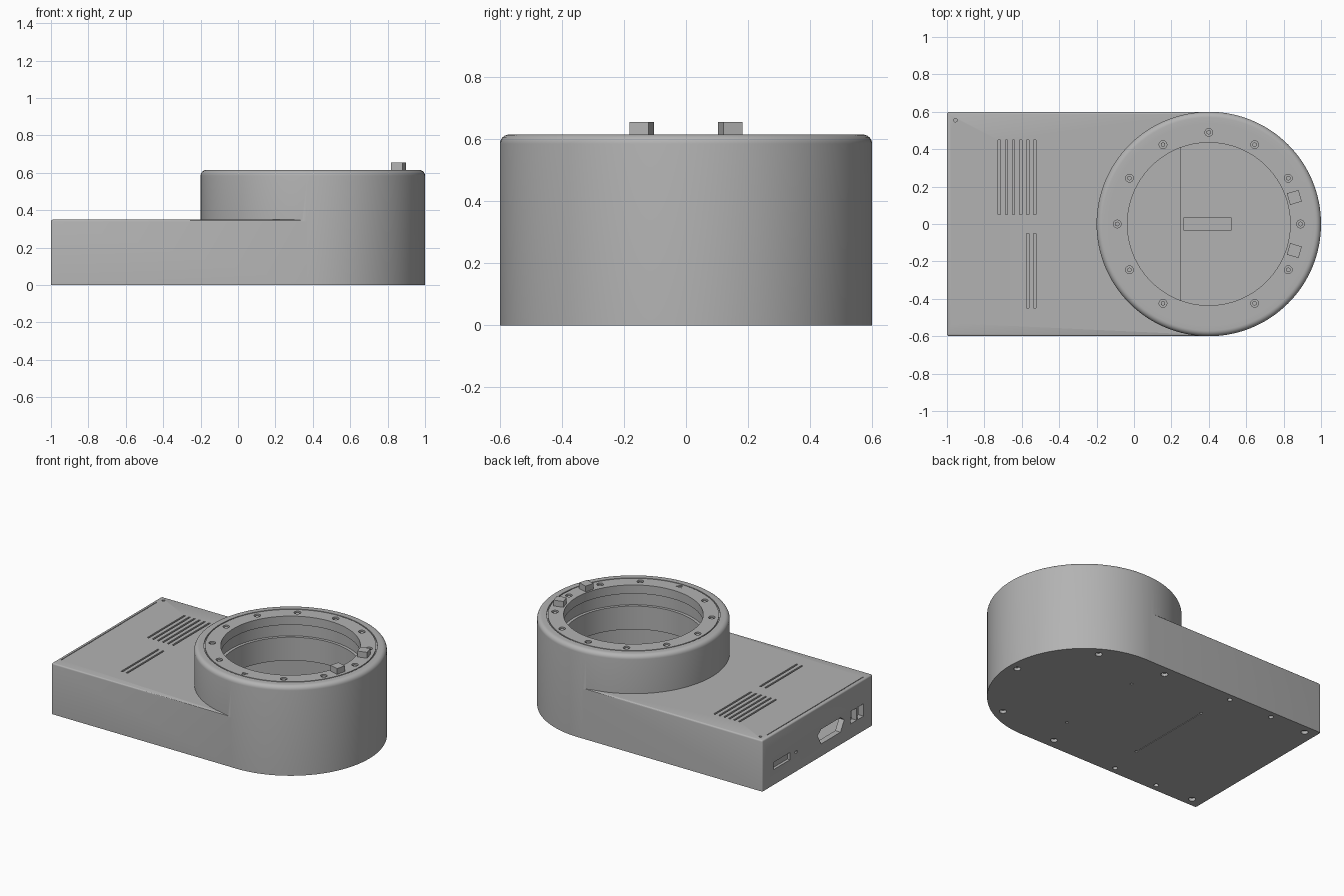
import bpy, bmesh, math
from mathutils import Matrix, Vector

cube = bpy.data.objects.get("Cube")
if cube:
    bpy.data.objects.remove(cube, do_unlink=True)

grey = bpy.data.materials.new("plain grey")
grey.use_nodes = True
colour = (0.45, 0.45, 0.45, 1)
grey.diffuse_color = colour
grey.node_tree.nodes["Principled BSDF"].inputs["Base Color"].default_value = colour

CX = 0.4          # drum axis
TOP = 0.615       # drum top
DECK = 0.35       # box top


def finish(bm, name):
    bmesh.ops.recalc_face_normals(bm, faces=bm.faces)
    mesh = bpy.data.meshes.new(name)
    bm.to_mesh(mesh)
    bm.free()
    mesh.materials.append(grey)
    ob = bpy.data.objects.new(name, mesh)
    bpy.context.collection.objects.link(ob)
    return ob


def box(bm, x, y, z):
    size = Vector((x[1] - x[0], y[1] - y[0], z[1] - z[0]))
    mid = Vector((sum(x), sum(y), sum(z))) / 2
    m = Matrix.Translation(mid) @ Matrix.Diagonal((*size, 1))
    return bmesh.ops.create_cube(bm, size=1, matrix=m)["verts"]


def rod(bm, x, y, z, r, sides=16, turn=0):
    m = Matrix.Translation((x, y, sum(z) / 2)) @ Matrix.Rotation(turn, 4, "Z")
    bmesh.ops.create_cone(bm, cap_ends=True, segments=sides, radius1=r, radius2=r,
                          depth=z[1] - z[0], matrix=m)


def prism(bm, points, direction):
    face = bm.faces.new([bm.verts.new(p) for p in points])
    out = bmesh.ops.extrude_face_region(bm, geom=[face])["geom"]
    bmesh.ops.translate(bm, vec=direction, verts=[v for v in out if isinstance(v, bmesh.types.BMVert)])


def lathe(name, profile, steps=128):
    bm = bmesh.new()
    verts = [bm.verts.new((CX + r, 0, z)) for r, z in profile]
    edges = [bm.edges.new(pair) for pair in zip(verts, verts[1:])]
    bmesh.ops.spin(bm, geom=verts + edges, cent=(CX, 0, 0), axis=(0, 0, 1),
                   angle=math.tau, steps=steps)
    bmesh.ops.remove_doubles(bm, verts=bm.verts, dist=0.0001)
    return finish(bm, name)


def combine(target, tool, operation):
    tool.hide_render = True
    mod = target.modifiers.new(tool.name, "BOOLEAN")
    mod.operation, mod.solver, mod.object = operation, "EXACT", tool
    bpy.ops.object.select_all(action="DESELECT")
    bpy.context.view_layer.objects.active = target
    target.select_set(True)
    bpy.ops.object.modifier_apply(modifier=mod.name)
    bpy.data.objects.remove(tool, do_unlink=True)


# Drum with rounded rim and a fine groove around the mount ring
fillet = [(0.57 + 0.03 * math.cos(a), 0.585 + 0.03 * math.sin(a))
          for a in (i * math.pi / 12 for i in range(7))]
housing = lathe("housing", [(0, 0), (0.6, 0), *fillet, (0.54, TOP), (0.54, 0.607),
                            (0.533, 0.607), (0.533, TOP), (0, TOP)])

# Flat box joined to the drum
bm = bmesh.new()
box(bm, (-1, 0.42), (-0.599, 0.599), (0, DECK))
soft = [e for e in bm.edges if sum(v.co.z for v in e.verts) > 0.1]
bmesh.ops.bevel(bm, geom=soft, offset=0.01, segments=3, affect="EDGES", profile=0.5)
combine(housing, finish(bm, "box"), "UNION")

# Hollow inside
bm = bmesh.new()
arc = [(CX + 0.56 * math.sin(a), -0.56 * math.cos(a), 0.03)
       for a in (i * math.pi / 48 for i in range(49))]
prism(bm, [(-0.96, 0.56, 0.03), (-0.96, -0.56, 0.03), *arc], (0, 0, 0.28))
combine(housing, finish(bm, "cavity"), "DIFFERENCE")

# Round opening with a stepped wall
combine(housing, lathe("bore", [(0, 0.28), (0.435, 0.28), (0.435, 0.47), (0.455, 0.47),
                                (0.455, 0.555), (0.435, 0.555), (0.435, 0.7), (0, 0.7)]),
        "DIFFERENCE")

# Small cuts: screw holes, vents, grooves and ports
bm = bmesh.new()
ring = [(CX + 0.49 * math.cos(i * math.pi / 6), 0.49 * math.sin(i * math.pi / 6))
        for i in range(12) if i != 9]
for x, y in ring:
    rod(bm, x, y, (TOP - 0.025, 0.65), 0.021)
rod(bm, CX, -0.505, (TOP - 0.008, 0.65), 0.024, 3, math.pi)

for i in range(6):
    x = -0.72 + i * 0.038
    box(bm, (x - 0.006, x + 0.006), (0.05, 0.45), (0.28, 0.4))
    if i > 3:
        box(bm, (x - 0.006, x + 0.006), (-0.45, -0.05), (0.28, 0.4))
box(bm, (-0.978, -0.973), (-0.53, 0.51), (0.343, 0.4))
rod(bm, -0.955, 0.555, (0.34, 0.4), 0.01, 8)

base_holes = [(-0.92, 0.54), (-0.64, 0.55), (-0.31, 0.55), (0.2, 0.53), (0.67, 0.46)]
for x, y in base_holes:
    for side in (1, -1):
        rod(bm, x, y * side, (-0.05, 0.02), 0.016 if x in (-0.64, -0.31) else 0.022)
rod(bm, 0.94, 0, (-0.05, 0.02), 0.022)
for x in (-0.28, 0.28):
    for side in (1, -1):
        rod(bm, x, 0.31 * side, (-0.05, 0.02), 0.01, 8)
box(bm, (-0.282, -0.278), (-0.28, 0.28), (-0.05, 0.006))

END = (-1.05, -0.94)
box(bm, (-1.05, -0.98), (0.3, 0.48), (0.105, 0.155))
box(bm, (-1.05, -0.98), (0.215, 0.245), (0.125, 0.14))
box(bm, END, (-0.425, -0.36), (0.1, 0.185))
box(bm, END, (-0.5, -0.435), (0.1, 0.185))
dport = [(0, 0.155), (-0.04, 0.185), (-0.25, 0.185), (-0.29, 0.155), (-0.25, 0.085), (-0.04, 0.085)]
prism(bm, [(END[0], y, z) for y, z in dport], (END[1] - END[0], 0, 0))
combine(housing, finish(bm, "cuts"), "DIFFERENCE")

bpy.ops.object.shade_smooth_by_angle(angle=math.radians(30))

# Screw heads sunk into the ring
bm = bmesh.new()
for x, y in ring:
    rod(bm, x, y, (TOP - 0.027, TOP - 0.006), 0.013, 6)
finish(bm, "ring_screws")

# Two locating pegs on the ring
for name, side in (("left", 1), ("right", -1)):
    bm = bmesh.new()
    verts = box(bm, (0.825, 0.89), (-0.032, 0.032), (0.6, 0.655))
    turn = Matrix.Rotation(side * 0.28, 3, "Z")
    for v in verts:
        v.co = turn @ (v.co - Vector((0.857, 0, 0))) + Vector((0.857, 0.142 * side, 0))
    finish(bm, "peg_" + name)

# Parts on the inner floor
bm = bmesh.new()
box(bm, (-0.93, 0.25), (-0.5, 0.5), (0.028, 0.06))
finish(bm, "inner_board")
bm = bmesh.new()
box(bm, (0.265, 0.52), (-0.035, 0.035), (0.028, 0.06))
finish(bm, "inner_bar")
